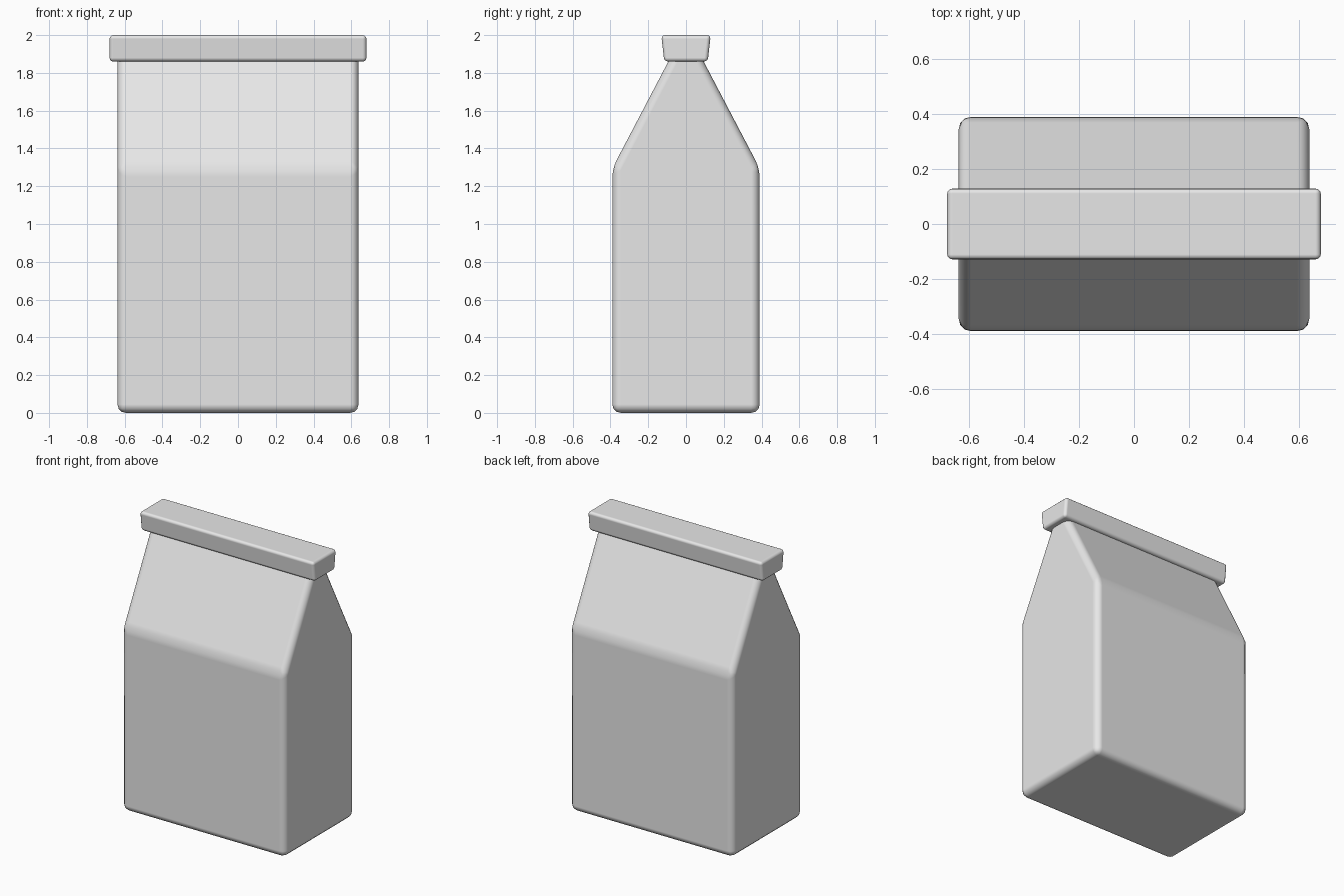
import bpy
import bmesh
import math

cube = bpy.data.objects.get("Cube")
if cube:
    bpy.data.objects.remove(cube, do_unlink=True)

grey = bpy.data.materials.new("light_grey")
grey.use_nodes = True
grey.diffuse_color = (0.8, 0.8, 0.8, 1)
grey.node_tree.nodes["Principled BSDF"].inputs["Base Color"].default_value = (0.8, 0.8, 0.8, 1)


def rounded_prism(name, half_profile, half_length, bevel, segments):
    """Mirror a (y, z) half profile, extrude it along x and round its edges."""
    profile = half_profile + [(-y, z) for y, z in reversed(half_profile)]
    bm = bmesh.new()
    face = bm.faces.new([bm.verts.new((-half_length, y, z)) for y, z in profile])
    extruded = bmesh.ops.extrude_face_region(bm, geom=[face])["geom"]
    new_verts = [v for v in extruded if isinstance(v, bmesh.types.BMVert)]
    bmesh.ops.translate(bm, verts=new_verts, vec=(2 * half_length, 0, 0))
    bmesh.ops.recalc_face_normals(bm, faces=bm.faces)
    mesh = bpy.data.meshes.new(name)
    bm.to_mesh(mesh)
    bm.free()
    mesh.materials.append(grey)
    obj = bpy.data.objects.new(name, mesh)
    bpy.context.collection.objects.link(obj)

    mod = obj.modifiers.new("rounded_edges", 'BEVEL')
    mod.width = bevel
    mod.segments = segments
    mod.limit_method = 'ANGLE'
    mod.angle_limit = math.radians(20)
    mod.harden_normals = True
    mesh.polygons.foreach_set("use_smooth", [True] * len(mesh.polygons))
    return obj


# Carton with a sloped gable that runs up into the top fold
rounded_prism("carton_body", [(0.39, 0), (0.39, 1.295), (0.057, 1.93)], 0.638, 0.045, 3)

# Folded strip along the top, slightly wider at its upper edge
rounded_prism("top_fold", [(0.115, 1.86), (0.131, 2.0)], 0.68, 0.02, 3)
